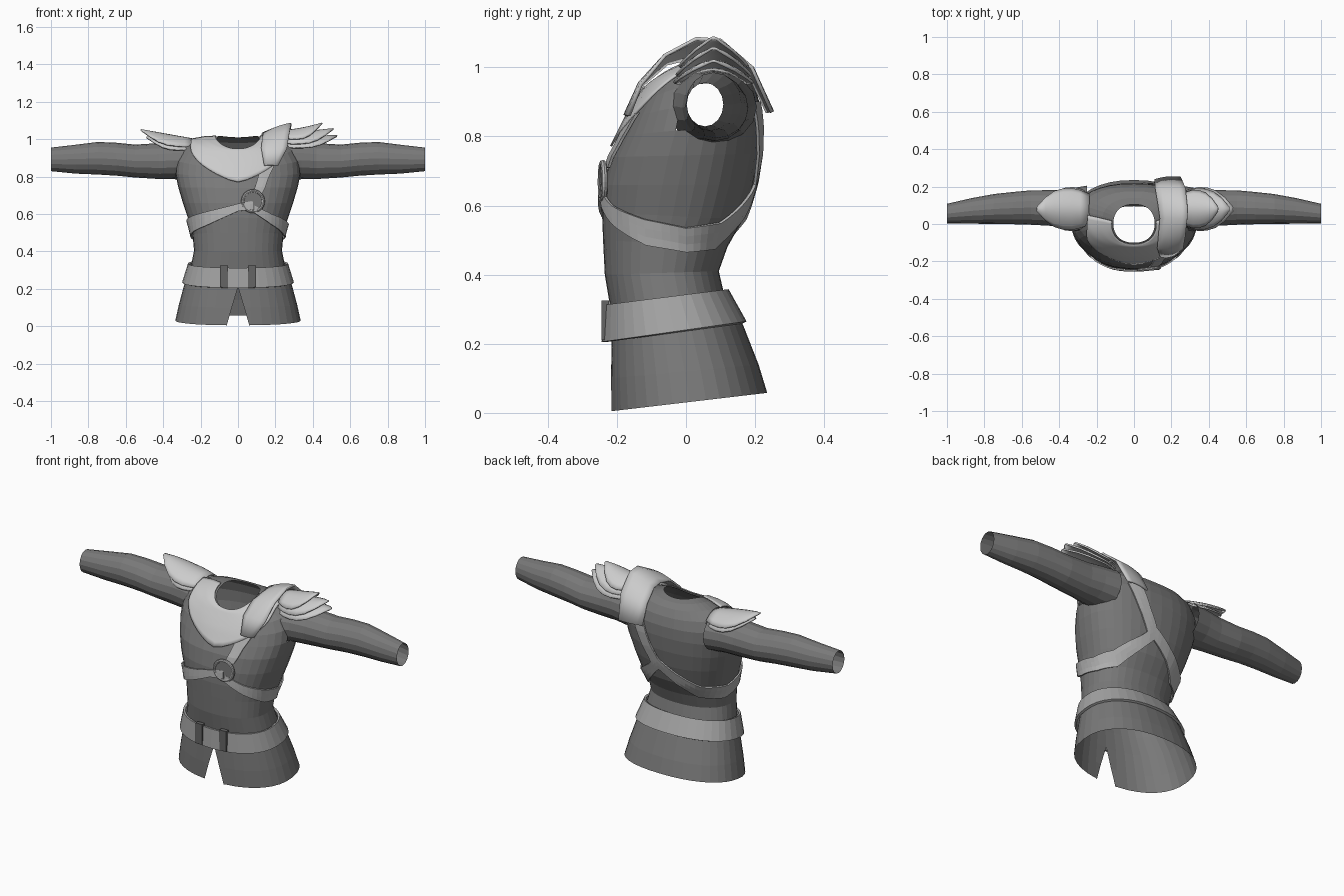
import bpy, bmesh, math
from mathutils import Vector
from mathutils.bvhtree import BVHTree

if "Cube" in bpy.data.objects:
    bpy.data.objects.remove(bpy.data.objects["Cube"])


def material(name, v):
    m = bpy.data.materials.new(name)
    m.diffuse_color = (v, v, v, 1)
    m.use_nodes = True
    m.node_tree.nodes["Principled BSDF"].inputs["Base Color"].default_value = m.diffuse_color
    return m


CLOTH = material("dark grey cloth", 0.19)
PLATE = material("pale grey plate", 0.60)
STRAP = material("light grey strap", 0.45)
BELT = material("mid grey belt", 0.37)
LOOP = material("deep grey loop", 0.13)


def sheet(name, rows, mat, thick=0.0, smooth=False, remove=None):
    """Skin a grid of points; seams that meet are welded."""
    bm = bmesh.new()
    vs = [[bm.verts.new(p) for p in row] for row in rows]
    for a, b in zip(vs, vs[1:]):
        for i in range(len(a) - 1):
            bm.faces.new((a[i], a[i + 1], b[i + 1], b[i]))
    bmesh.ops.remove_doubles(bm, verts=bm.verts, dist=0.0005)
    bmesh.ops.recalc_face_normals(bm, faces=bm.faces)
    if remove:
        bad = [f for f in bm.faces if remove(f.calc_center_median())]
        bmesh.ops.delete(bm, geom=bad, context='FACES')
    me = bpy.data.meshes.new(name)
    bm.to_mesh(me)
    bm.free()
    me.materials.append(mat)
    ob = bpy.data.objects.new(name, me)
    bpy.context.collection.objects.link(ob)
    if thick:
        mod = ob.modifiers.new("thickness", 'SOLIDIFY')
        mod.thickness = thick
        mod.offset = 0
    if smooth:
        bpy.ops.object.select_all(action='DESELECT')
        ob.select_set(True)
        bpy.context.view_layer.objects.active = ob
        bpy.ops.object.shade_smooth_by_angle(angle=math.radians(40))
    return ob


# Torso rings: front z, back z, half width, front y, back y, side lift, slit
RINGS = [
    (.005, .058, .335, -.215, .235, 0, .06),
    (.10, .14, .315, -.217, .21, 0, .033),
    (.21, .255, .285, -.215, .165, 0, 0),
    (.31, .345, .25, -.22, .11, 0, 0),
    (.40, .41, .235, -.235, .095, 0, 0),
    (.50, .48, .243, -.24, .12, 0, 0),
    (.58, .56, .265, -.243, .165, 0, 0),
    (.66, .66, .295, -.238, .195, 0, 0),
    (.74, .75, .32, -.22, .212, 0, 0),
    (.80, .83, .335, -.19, .218, .005, 0),
    (.85, .89, .33, -.165, .215, .02, 0),
    (.89, .94, .30, -.14, .20, .035, 0),
    (.92, .98, .24, -.12, .175, .04, 0),
    (.935, 1.0, .17, -.11, .14, .035, 0),
    (.94, 1.01, .11, -.10, .105, .03, 0),
]


def ring_point(ring, t, off=0.0):
    zf, zb, w, yf, yb, lift = ring[:6]
    c, s = math.cos(t), math.sin(t)
    x = (w + off) * math.copysign(abs(c) ** .88, c)
    h = math.copysign(abs(s) ** .88, s)
    y = (yf + yb) / 2 + h * ((yb - yf) / 2 + off)
    return Vector((x, y, zf + (zb - zf) * (h + 1) / 2 + lift * c * c))


def torso_point(t, k, off):
    i = min(int(k), len(RINGS) - 2)
    p = ring_point(RINGS[i], t, off).lerp(ring_point(RINGS[i + 1], t, off), k - i)
    p.z += off * 0.8
    return p


def loop(ring, n=36):
    pts = [ring_point(ring, -math.pi / 2 + 2 * math.pi * i / n) for i in range(n + 1)]
    gap = ring[6] if len(ring) > 6 else 0
    pts[0].x, pts[-1].x = gap, -gap
    return pts


# Tunic body with front slit and openings under the sleeves
torso_rows = [loop(r) for r in RINGS]
verts = [p for row in torso_rows for p in row]
n = 37
quads = [(r * n + i, r * n + i + 1, (r + 1) * n + i + 1, (r + 1) * n + i)
         for r in range(len(RINGS) - 1) for i in range(n - 1)]
surface = BVHTree.FromPolygons(verts, quads)
sheet("tunic_body", torso_rows, CLOTH, remove=lambda c: abs(c.x) > .2 and
      math.hypot(c.y - .06, c.z - .892) < .08)

# Sleeves: x, centre y, centre z, radius y, radius z
ARM = [(.25, .075, .885, .13, .108), (.34, .08, .887, .11, .101),
       (.42, .085, .883, .096, .096), (.55, .088, .883, .092, .088),
       (.65, .085, .893, .086, .088), (.75, .08, .898, .08, .087),
       (.87, .07, .893, .068, .077), (1.0, .055, .892, .053, .063)]
for side, label in ((-1, "right"), (1, "left")):
    rows = [[Vector((side * x, y + ry * math.cos(i * math.pi / 8),
                     z + rz * math.sin(i * math.pi / 8))) for i in range(17)]
            for x, y, z, ry, rz in ARM]
    sheet(label + "_sleeve", rows, CLOTH)

# Belt and its two loops
sheet("belt", [loop((.205, .262, .293, -.238, .170, 0)),
               loop((.312, .355, .262, -.232, .118, 0))], BELT, .012)
for side in (-1, 1):
    bpy.ops.mesh.primitive_cube_add(size=1, location=(side * .075, -.234, .268))
    ob = bpy.context.object
    ob.name = "belt_loop"
    ob.scale = (.042, .022, .115)
    ob.data.materials.append(LOOP)


def strap(name, edge_a, edge_b, steps):
    """Band on the torso between two edges given as (degrees, height)."""
    def on_torso(a, z):
        d = Vector((math.cos(math.radians(a)), math.sin(math.radians(a)), 0))
        hit = surface.ray_cast(Vector((0, 0, z)), d)[0]
        return hit + d * .010 if hit else Vector((0, 0, z)) + d * .2
    rows = []
    for j in range(len(edge_a) - 1):
        last = j == len(edge_a) - 2
        for s in range(steps + (1 if last else 0)):
            f = s / steps
            a, b = [Vector(e[j]).lerp(Vector(e[j + 1]), f) for e in (edge_a, edge_b)]
            rows.append([on_torso(*a.lerp(b, m / 3)) for m in range(4)])
    sheet(name, rows, STRAP, .008)


# Chest sash round the ribs: angle, top, bottom
SASH = [(-72, .67, .625), (-90, .655, .615), (-130, .61, .535), (-160, .575, .49),
        (-180, .545, .465), (-215, .56, .485), (-250, .63, .56), (-280, .70, .63),
        (-300, .635, .565), (-335, .55, .475), (-360, .535, .465), (-385, .56, .485),
        (-410, .60, .545), (-430, .645, .605)]
strap("chest_sash", [(a, t) for a, t, b in SASH], [(a, b) for a, t, b in SASH], 5)
strap("front_shoulder_strap", [(-51, .88), (-62, .79), (-72, .71)],
      [(-35, .87), (-49, .79), (-60, .71)], 5)
strap("back_shoulder_strap", [(60, .90), (71, .78), (83, .69)],
      [(44, .90), (56, .77), (68, .66)], 5)

# Chest ring with cloth centre
bpy.ops.mesh.primitive_torus_add(major_radius=.055, minor_radius=.009, major_segments=28,
                                 minor_segments=8, location=(.08, -.241, .668),
                                 rotation=(math.pi / 2, 0, .1))
bpy.context.object.name = "chest_ring"
bpy.context.object.data.materials.append(STRAP)
bpy.ops.mesh.primitive_cylinder_add(radius=.052, depth=.012, vertices=28,
                                    location=(.08, -.239, .668),
                                    rotation=(math.pi / 2, 0, .1))
bpy.context.object.name = "chest_ring_centre"
bpy.context.object.data.materials.append(CLOTH)

# Front collar from shoulder to shoulder, deepest in the middle
collar = []
for j in range(15):
    row = []
    for i in range(33):
        t = -math.pi * 1.03 + math.pi * 1.06 * i / 32
        low = 8.4 + 3.6 * abs(math.cos(t)) ** 1.3
        row.append(torso_point(t, low + (14 - low) * j / 14, .009))
    collar.append(row)
sheet("collar_plate", collar, PLATE, .006, True)

# Arched shoulder guard, inner and outer edges from front to back
INNER = [(.14, -.172, .86), (.125, -.125, .95), (.132, -.055, 1.01), (.14, .03, 1.03),
         (.13, .10, 1.03), (.115, .185, .975), (.11, .235, .87)]
OUTER = [(.215, -.165, .86), (.262, -.13, .95), (.275, -.06, 1.035), (.285, .03, 1.083),
         (.285, .10, 1.078), (.275, .19, 1.0), (.25, .248, .87)]
guard = []
for a, b in zip(INNER, OUTER):
    row = []
    for m in range(6):
        p = Vector(a).lerp(Vector(b), m / 5)
        bulge = math.sin(math.pi * m / 5) * .008
        out = Vector((0, p.y - .04, p.z - .85)).normalized()
        row.append(p + out * bulge)
    guard.append(row)
sheet("shoulder_guard", guard, PLATE, .01, True)

# Leaf-shaped shoulder plates
WIDTH = [.72, .9, 1, .98, .85, .55, .08]
DROP = [.7, .88, .97, 1, .85, .5, .05]


def leaf(name, x0, x1, half, z_base, z_mid, z_tip, drop):
    rows = []
    for i in range(7):
        u = i / 6
        z = z_base + (4 * z_mid - 3 * z_base - z_tip) * u + 2 * (z_base + z_tip - 2 * z_mid) * u * u
        rows.append([Vector((x0 + (x1 - x0) * u, .08 + half * WIDTH[i] * v / 5,
                             z - drop * DROP[i] * (v / 5) ** 2)) for v in range(-5, 6)])
    sheet(name, rows, PLATE, .008, True)


leaf("right_shoulder_leaf_upper", -.24, -.52, .11, 1.0, 1.025, 1.05, .055)
leaf("right_shoulder_leaf_lower", -.24, -.49, .115, .985, 1.0, 1.01, .055)
leaf("left_shoulder_leaf_upper", .25, .45, .10, 1.045, 1.06, 1.085, .055)
leaf("left_shoulder_leaf_middle", .25, .51, .108, 1.02, 1.04, 1.055, .06)
leaf("left_shoulder_leaf_lower", .25, .53, .115, .995, 1.012, 1.018, .055)
